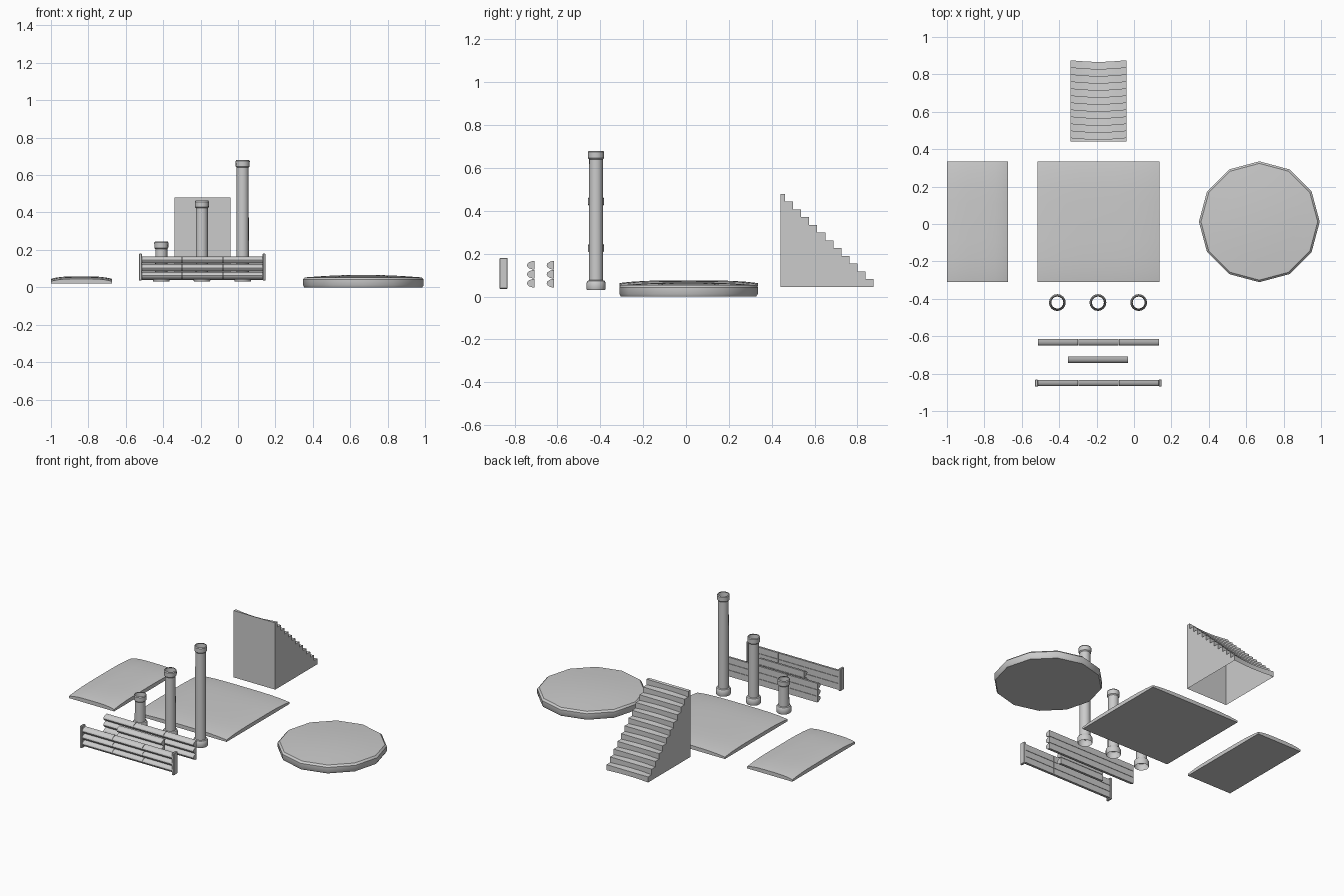
import bpy, bmesh
from math import sin, cos, pi

if "Cube" in bpy.data.objects:
    bpy.data.objects.remove(bpy.data.objects["Cube"])


def finish(name, bm, smooth=None):
    bmesh.ops.recalc_face_normals(bm, faces=bm.faces)
    me = bpy.data.meshes.new(name)
    bm.to_mesh(me)
    bm.free()
    ob = bpy.data.objects.new(name, me)
    bpy.context.collection.objects.link(ob)
    if smooth:
        bpy.ops.object.select_all(action='DESELECT')
        ob.select_set(True)
        bpy.context.view_layer.objects.active = ob
        bpy.ops.object.shade_smooth_by_angle(angle=smooth)
    return ob


def lathe(name, x, y, profile, sides, caps, smooth):
    bm = bmesh.new()
    rings = [[bm.verts.new((x + r * cos(2 * pi * i / sides), y + r * sin(2 * pi * i / sides), z))
              for i in range(sides)] for r, z in profile]
    for a, b in zip(rings, rings[1:]):
        for i in range(sides):
            j = (i + 1) % sides
            bm.faces.new((a[i], a[j], b[j], b[i]))
    if caps:
        bm.faces.new(rings[0])
        bm.faces.new(rings[-1])
    flip = finish(name, bm, smooth)
    return flip


def pillow_slab(name, x0, x1, y0, y1, z, edge, rise, n=10):
    # flat underside, softly domed top
    bm = bmesh.new()
    g = []
    for i in range(n + 1):
        for j in range(n + 1):
            u, v = -cos(pi * i / n), -cos(pi * j / n)
            h = edge + rise * (2 - u ** 4 - v ** 4) / 2
            g.append(bm.verts.new(((x0 + x1) / 2 + u * (x1 - x0) / 2,
                                   (y0 + y1) / 2 + v * (y1 - y0) / 2, z + h)))
    for i in range(n):
        for j in range(n):
            k = i * (n + 1) + j
            bm.faces.new((g[k], g[k + n + 1], g[k + n + 2], g[k + 1]))
    rim = [e for e in bm.edges if e.is_boundary]
    new = bmesh.ops.extrude_edge_only(bm, edges=rim)['geom']
    for w in new:
        if isinstance(w, bmesh.types.BMVert):
            w.co.z = z
    bmesh.ops.holes_fill(bm, edges=[e for e in bm.edges if e.is_boundary], sides=0)
    finish(name, bm, 0.6)


def prism_x(bm, profile, x0, x1):
    a = [bm.verts.new((x0, y, z)) for y, z in profile]
    b = [bm.verts.new((x1, y, z)) for y, z in profile]
    n = len(profile)
    for i in range(n):
        j = (i + 1) % n
        bm.faces.new((a[i], a[j], b[j], b[i]))
    bm.faces.new(a)
    bm.faces.new(b)


def rails(name, x0, x1, y, segments):
    # three half-round planks, split along their length
    bm = bmesh.new()
    step = (x1 - x0) / segments
    for zc in (0.062, 0.104, 0.146):
        prof = [(y + 0.017 - 0.034 * sin(pi * k / 8), zc - 0.02 * cos(pi * k / 8)) for k in range(9)]
        for s in range(segments):
            prism_x(bm, prof, x0 + s * step + 0.001, x0 + (s + 1) * step - 0.001)
    finish(name, bm, 0.6)


# floor pieces
pillow_slab("square_floor", -0.515, 0.135, -0.31, 0.335, 0.038, 0.012, 0.025)
pillow_slab("half_floor", -1.0, -0.675, -0.31, 0.335, 0.02, 0.012, 0.026)
lathe("round_floor", 0.67, 0.012,
      [(0.316, 0.0), (0.323, 0.012), (0.323, 0.042), (0.312, 0.053), (0.2, 0.061), (0.08, 0.066)],
      12, True, 0.6)

# columns, open at both ends
for label, x, top in (("short", -0.41, 0.245), ("medium", -0.193, 0.463), ("tall", 0.025, 0.68)):
    lathe(label + "_column", x, -0.42,
          [(0.042, 0.03), (0.045, 0.036), (0.045, 0.063), (0.04, 0.073), (0.033, 0.076),
           (0.032, top - 0.04), (0.037, top - 0.034), (0.038, top - 0.006), (0.034, top)],
          16, False, 0.6)

# fences
rails("long_fence", -0.515, 0.135, -0.633, 3)
rails("short_fence", -0.355, -0.03, -0.725, 1)
rails("framed_fence", -0.515, 0.135, -0.85, 3)
for side, x in (("left", -0.522), ("right", 0.14)):
    bm = bmesh.new()
    prism_x(bm, [(-0.87, 0.036), (-0.832, 0.036), (-0.832, 0.18), (-0.87, 0.18)], x - 0.008, x + 0.008)
    bmesh.ops.bevel(bm, geom=bm.edges[:], offset=0.003, segments=1, affect='EDGES')
    finish(side + "_fence_post", bm)

# stairs with worn treads and an open underside
N, S, Y0, Z0, RISE = 12, 6, 0.44, 0.045, 0.0362
bm = bmesh.new()
cols = []
for i in range(S + 1):
    t = i / S
    sag = 0.009 * sin(pi * t)
    x = -0.34 + 0.3 * t
    pts = [(Y0, Z0), (Y0, Z0 + N * RISE)]
    for k in range(N):
        y = Y0 + 0.022 + k * 0.0376
        top = Z0 + (N - k) * RISE
        pts += [(y - sag, top - sag * 0.6), (y - sag, top - RISE)]
    cols.append([bm.verts.new((x, y, z)) for y, z in pts])
for a, b in zip(cols, cols[1:]):
    for p in range(len(a) - 1):
        bm.faces.new((a[p], a[p + 1], b[p + 1], b[p]))
bm.faces.new(cols[0])
bm.faces.new(cols[-1])
finish("stairs", bm, 0.5)
